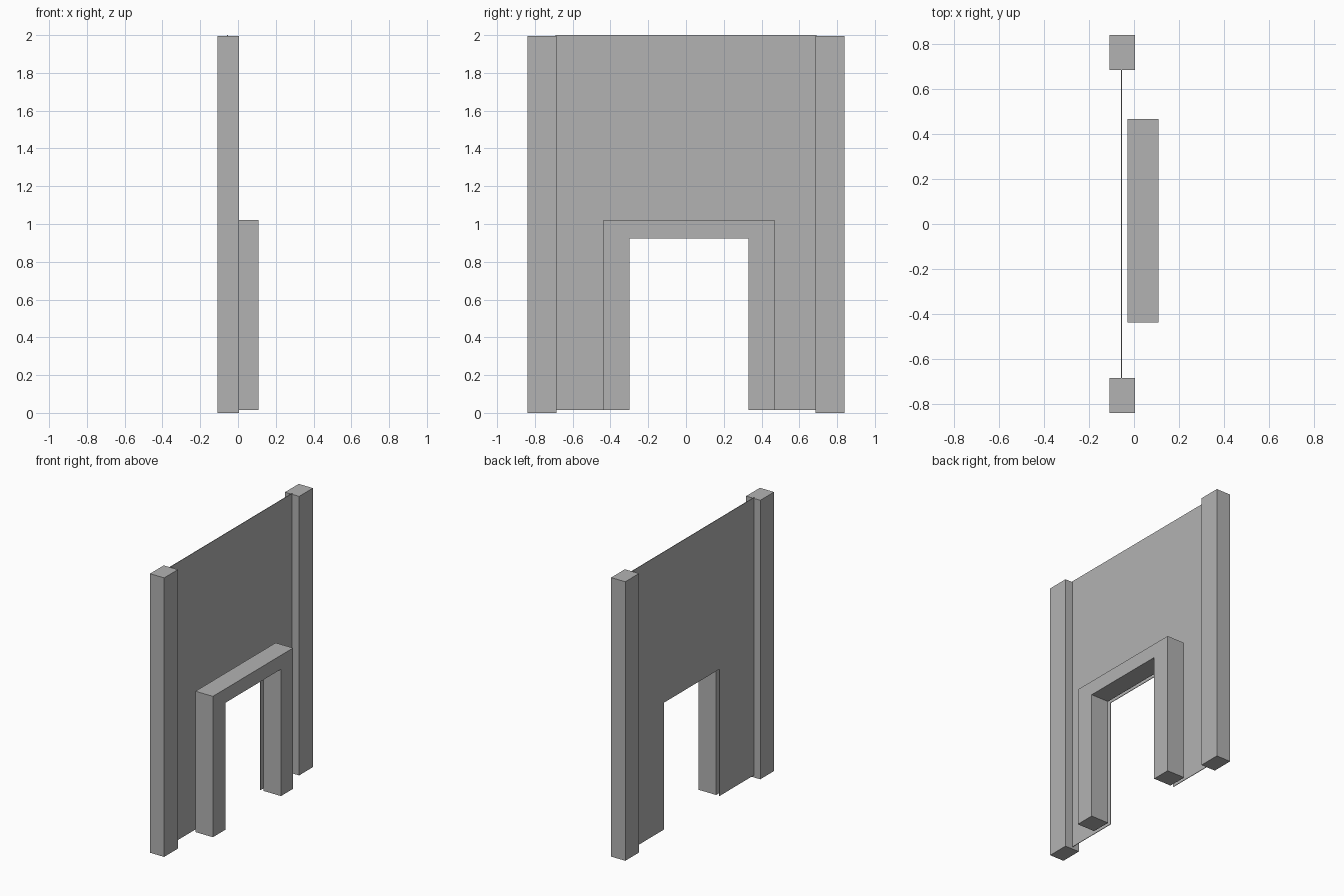
import bpy
import bmesh
from mathutils import Vector

cube = bpy.data.objects.get("Cube")
if cube:
    bpy.data.objects.remove(cube, do_unlink=True)

grey = bpy.data.materials.new("plain grey")
grey.use_nodes = True
COLOUR = (0.45, 0.45, 0.45, 1)
grey.diffuse_color = COLOUR
grey.node_tree.nodes["Principled BSDF"].inputs["Base Color"].default_value = COLOUR


def extrude_outline(name, outline, x_min, x_max):
    """Extrude a (y, z) outline along x into a closed solid."""
    bm = bmesh.new()
    face = bm.faces.new([bm.verts.new((x_min, y, z)) for y, z in outline])
    result = bmesh.ops.extrude_face_region(bm, geom=[face], use_keep_orig=True)
    moved = [v for v in result["geom"] if isinstance(v, bmesh.types.BMVert)]
    bmesh.ops.translate(bm, verts=moved, vec=Vector((x_max - x_min, 0, 0)))
    bmesh.ops.recalc_face_normals(bm, faces=bm.faces)
    mesh = bpy.data.meshes.new(name)
    bm.to_mesh(mesh)
    bm.free()
    mesh.materials.append(grey)
    obj = bpy.data.objects.new(name, mesh)
    bpy.context.collection.objects.link(obj)
    return obj


# Doorway opening shared by the wall and its surround
DOOR_Y0, DOOR_Y1, DOOR_TOP, FLOOR = -0.298, 0.332, 0.922, 0.015


def arch(y0, y1, top):
    """Rectangle with the doorway cut from its lower edge."""
    return [(y0, FLOOR), (y0, top), (y1, top), (y1, FLOOR),
            (DOOR_Y1, FLOOR), (DOOR_Y1, DOOR_TOP),
            (DOOR_Y0, DOOR_TOP), (DOOR_Y0, FLOOR)]


# Thin wall sheet between the posts
extrude_outline("wall_panel", arch(-0.69, 0.69, 2.0), -0.057, -0.053)

# Deep surround standing proud of the wall
extrude_outline("door_surround", arch(-0.438, 0.468, 1.022), -0.03, 0.108)

# Square posts at both ends
for name, side in (("front_post", -1), ("back_post", 1)):
    y0, y1 = side * 0.685, side * 0.84
    extrude_outline(name, [(y0, 0), (y1, 0), (y1, 1.995), (y0, 1.995)], -0.108, 0.004)
